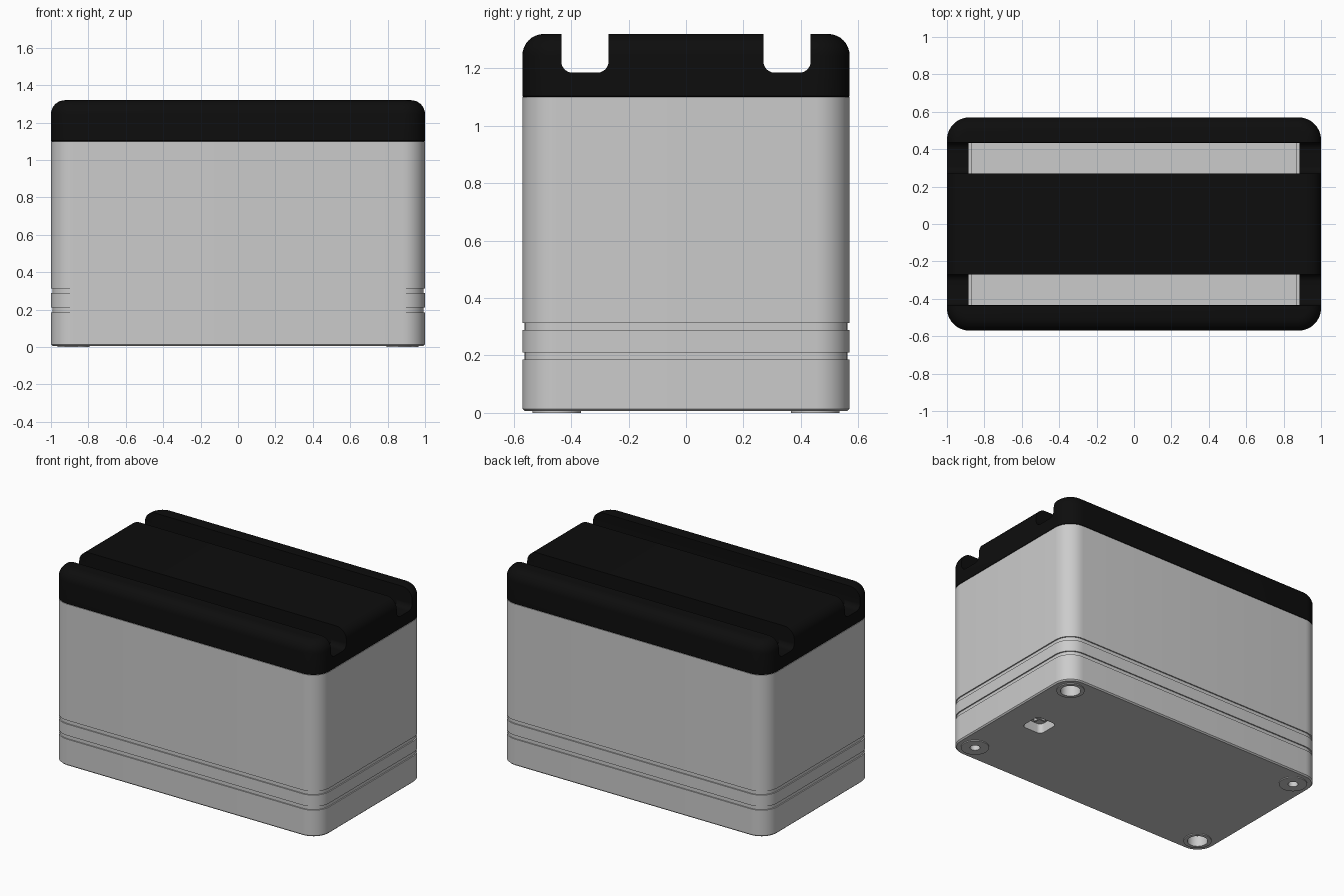
import bpy, bmesh, math

if "Cube" in bpy.data.objects:
    bpy.data.objects.remove(bpy.data.objects["Cube"])

HX, HY, R = 1.0, 0.57, 0.12      # half sizes and plan corner radius


def outline(hx, hy, r, seg=10):
    pts = []
    for sx, sy, a0 in ((1, 1, 0), (-1, 1, 90), (-1, -1, 180), (1, -1, 270)):
        for i in range(seg + 1):
            a = math.radians(a0 + 90 * i / seg)
            pts.append((sx * (hx - r) + r * math.cos(a), sy * (hy - r) + r * math.sin(a)))
    return pts


def loft(name, hx, hy, r, levels, at=(0, 0, 0), along_x=False):
    """Stack rounded rectangles: levels are (height, inset)."""
    bm = bmesh.new()
    rings = []
    for h, d in levels:
        ring = []
        for u, v in outline(hx - d, hy - d, r - d):
            p = (h, u, v) if along_x else (u, v, h)
            ring.append(bm.verts.new([p[k] + at[k] for k in range(3)]))
        rings.append(ring)
    n = len(rings[0])
    for a, b in zip(rings, rings[1:]):
        for i in range(n):
            j = (i + 1) % n
            bm.faces.new((a[i], a[j], b[j], b[i]))
    bm.faces.new(rings[0][::-1])
    bm.faces.new(rings[-1])
    bmesh.ops.remove_doubles(bm, verts=bm.verts, dist=1e-5)
    bmesh.ops.recalc_face_normals(bm, faces=bm.faces)
    me = bpy.data.meshes.new(name)
    bm.to_mesh(me)
    bm.free()
    ob = bpy.data.objects.new(name, me)
    bpy.context.collection.objects.link(ob)
    return ob


def activate(ob):
    bpy.ops.object.select_all(action='DESELECT')
    ob.select_set(True)
    bpy.context.view_layer.objects.active = ob


def cut(cutter, *targets):
    for t in targets:
        m = t.modifiers.new("cut", 'BOOLEAN')
        m.operation, m.solver, m.object = 'DIFFERENCE', 'EXACT', cutter
        activate(t)
        bpy.ops.object.modifier_apply(modifier=m.name)
    bpy.data.objects.remove(cutter)


# Body with two shallow grooves around it and a small bottom chamfer
G = 0.008
body = loft("body", HX, HY, R, [
    (0.006, 0.008), (0.014, 0),
    (0.186, 0), (0.186, G), (0.211, G), (0.211, 0),
    (0.288, 0), (0.288, G), (0.313, G), (0.313, 0), (1.10, 0)])

# Black lid with a rounded top edge
F = 0.075
fillet = [(1.32 - F + F * math.sin(a), F * (1 - math.cos(a)))
          for a in (math.pi / 2 * i / 8 for i in range(9))]
lid = loft("lid", HX, HY, R, [(1.10, 0.004), (1.104, 0)] + fillet)
black = bpy.data.materials.new("black")
black.diffuse_color = (0.004, 0.004, 0.004, 1)
black.use_nodes = True
black.node_tree.nodes["Principled BSDF"].inputs["Base Color"].default_value = black.diffuse_color
lid.data.materials.append(black)

# Two slots: open channel across the lid, long well down into the body
for s in (-1, 1):
    y = s * 0.352
    cut(loft("channel", 0.0825, 0.2, 0.04, [(-1.2, 0), (1.2, 0)],
             (0, y, 1.385), along_x=True), lid)
    cut(loft("lid_well", 0.885, 0.0822, 0.002, [(1.0, 0), (1.3, 0)], (0, y, 0)), lid)
    cut(loft("body_well", 0.865, 0.0822, 0.002, [(0.35, 0), (1.2, 0)], (0, y, 0)), body)

# Feet at the corners, two with wide holes and two with narrow ones
parts = [body, lid]
for sx in (-1, 1):
    for sy in (-1, 1):
        at = (sx * 0.88, sy * 0.45, 0)
        foot = loft("foot", 0.085, 0.085, 0.085, [(0, 0), (0.03, 0)], at)
        r = 0.062 if sx == sy else 0.03
        cut(loft("hole", r, r, r, [(-0.1, 0), (0.07, 0)], at), body, foot)
        parts.append(foot)

# Square socket underneath with a crossed divider
cut(loft("socket", 0.075, 0.075, 0.03, [(-0.1, 0), (0.07, 0)], (0.75, 0, 0)), body)
for hx, hy in ((0.045, 0.006), (0.006, 0.045)):
    parts.append(loft("socket_divider", hx, hy, 0.002, [(0.05, 0), (0.08, 0)], (0.75, 0, 0)))

for ob in parts:
    activate(ob)
    bpy.ops.object.shade_smooth_by_angle(angle=math.radians(30))
